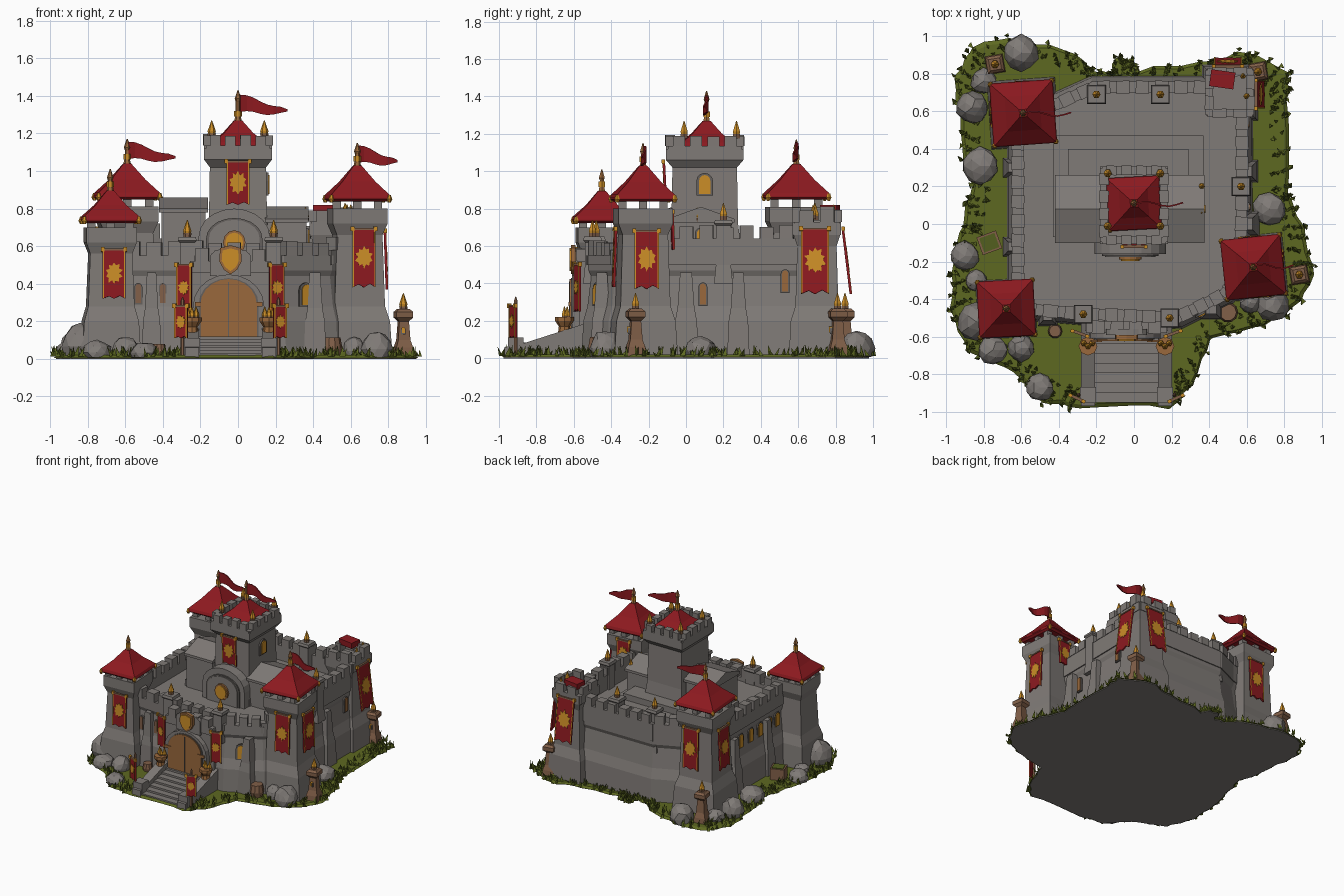
import bpy, bmesh, math, random
from mathutils import Vector, Matrix

if "Cube" in bpy.data.objects:
    bpy.data.objects.remove(bpy.data.objects["Cube"])
random.seed(4)

def mat(name, r, g, b):
    m = bpy.data.materials.new(name)
    m.diffuse_color = (r, g, b, 1)
    m.use_nodes = True
    m.node_tree.nodes["Principled BSDF"].inputs["Base Color"].default_value = m.diffuse_color
    return m

STONE = mat("stone grey", .215, .197, .184)
TRIM = mat("dark stone", .13, .118, .11)
RED = mat("cloth red", .265, .010, .014)
GOLD = mat("gold", .60, .27, .02)
WOOD = mat("wood brown", .32, .14, .045)
OLDWOOD = mat("weathered wood", .22, .115, .065)
GRASS = mat("grass green", .11, .14, .015)
BLADE = mat("dark grass", .085, .112, .013)

def finish(name, bm, *mats):
    bmesh.ops.recalc_face_normals(bm, faces=bm.faces)
    me = bpy.data.meshes.new(name)
    bm.to_mesh(me); bm.free()
    for m in mats: me.materials.append(m)
    ob = bpy.data.objects.new(name, me)
    bpy.context.collection.objects.link(ob)
    return ob

def loft(name, rings, m):
    """Skin a stack of equal rings and cap both ends."""
    bm = bmesh.new()
    vs = [[bm.verts.new(p) for p in r] for r in rings]
    n = len(vs[0])
    for a, b in zip(vs, vs[1:]):
        for i in range(n):
            bm.faces.new((a[i], a[(i+1) % n], b[(i+1) % n], b[i]))
    bm.faces.new(vs[0][::-1]); bm.faces.new(vs[-1])
    return finish(name, bm, m)

def stack(name, x, y, prof, m, yaw=0, ratio=1):
    """Rectangular tower from (half width, z) steps; ratio stretches y."""
    R = Matrix.Rotation(math.radians(yaw), 3, 'Z')
    rings = [[Vector((x, y, max(z, .006))) + R @ Vector((sx*h, sy*h*ratio, 0))
              for sx, sy in ((-1, -1), (1, -1), (1, 1), (-1, 1))] for h, z in prof]
    return loft(name, rings, m)

def turned(name, x, y, prof, m, n=8):
    return loft(name, [[(x + r*math.cos(2*math.pi*i/n), y + r*math.sin(2*math.pi*i/n), max(z, .006))
                        for i in range(n)] for r, z in prof], m)

def box(name, x, y, z0, z1, hx, hy, m, yaw=0):
    return stack(name, x, y, [(hx, z0), (hx, z1)], m, yaw, hy/hx)

def plate(name, pts, pos, yaw, depth, m, tilt=0, back=0):
    """Upright outline (u, v); yaw 0 faces -y, 90 faces +x."""
    M = Matrix.Translation(pos) @ Matrix.Rotation(math.radians(yaw), 4, 'Z') @ Matrix.Rotation(math.radians(tilt), 4, 'X')
    return loft(name, [[M @ Vector((u, d, v)) for u, v in pts] for d in (-back, -depth)], m)

def rect(u0, u1, v0, v1):
    return [(u0, v0), (u1, v0), (u1, v1), (u0, v1)]

def arch(w, spring, rise, n=10):
    return [(-w, 0), (w, 0)] + [(w*math.cos(math.pi*i/n), spring + rise*math.sin(math.pi*i/n)) for i in range(n+1)]

def banner(pos, yaw, w, h, tilt=0):
    """Hanging cloth with thin gold edges and a ragged gold emblem; pos is top centre."""
    cloth = [(-w, 0), (-w, -h), (-w*.45, -h*.95), (0, -h), (w*.5, -h*.94), (w, -h), (w, 0)]
    plate("banner_cloth", cloth, pos, yaw, .012, RED, tilt)
    for s in (-1, 1):
        u = s*(w-.004)
        plate("banner_edge", rect(u-.0035, u+.0035, -h*.99, 0), pos, yaw, .014, GOLD, tilt, .011)
        plate("banner_clasp", rect(s*w-.01, s*w+.01, -.01, .014), pos, yaw, .018, GOLD, tilt)
    plate("banner_rod", rect(-w, w, -.004, .006), pos, yaw, .016, OLDWOOD, tilt)
    star = []
    for i in range(20):
        r = w*(random.uniform(.68, .84) if i % 2 else random.uniform(.5, .62))
        star.append((r*math.cos(i*math.pi/10), -h*.48 + 1.25*r*math.sin(i*math.pi/10)))
    plate("banner_emblem", star, pos, yaw, .0155, GOLD, tilt, .011)

def window(pos, yaw, w=.022, h=.1, glass=GOLD):
    plate("window_frame", arch(w*1.5, h*.85, w*1.5, 6), pos, yaw, .012, TRIM)
    plate("window_light", arch(w, h*.8, w, 6), Vector(pos) + Vector((0, 0, .008)), yaw, .018, glass)

def flame(x, y, z, s=1):
    turned("finial_cup", x, y, [(.02*s, z-.005), (.022*s, z+.02*s)], OLDWOOD, 6)
    turned("gold_finial", x, y, [(.019*s, z+.018*s), (.022*s, z+.032*s), (.014*s, z+.055*s), (.002, z+.09*s)], GOLD, 6)

def battlement(a, b, z0, z1, top, n, t=.03):
    """Parapet wall from a to b with n merlons."""
    a, b = Vector(a), Vector(b)
    d = b - a
    yaw = math.degrees(math.atan2(d.y, d.x))
    c = (a + b)/2
    box("parapet", c.x, c.y, z0, z1, d.length/2 + t*.5, t, STONE, yaw)
    for i in range(n):
        p = a + d*((i+.5)/n)
        box("merlon", p.x, p.y, z1, top + random.uniform(-.012, .012), d.length/n*.34, t*1.15, STONE, yaw + random.uniform(-3, 3))

def pennant(x, y, z, length):
    bm = bmesh.new()
    cols = []
    for i in range(8):
        t = i/7
        yy = y + .012*math.sin(t*7)
        zz = z - .045*t + .008*math.sin(t*8)
        hh = .04*(1-t)**.7 + .006
        cols.append([bm.verts.new((x + length*t, yy, zz+hh)), bm.verts.new((x + length*t, yy, zz-hh))])
    for a, b in zip(cols, cols[1:]):
        bm.faces.new((a[0], a[1], b[1], b[0]))
    ob = finish("pennant", bm, RED)
    ob.modifiers.new("thickness", 'SOLIDIFY').thickness = .008

def roof(x, y, z, h, rise, yaw, tip):
    stack("roof_eave", x, y, [(h*.9, z-.012), (h, z), (h, z+.012)], RED, yaw)
    stack("roof", x, y, [(h*1.01, z+.008), (h*.97, z+.025), (h*.55, z+rise*.52), (.02, z+rise)], RED, yaw)
    for i in range(4):
        a = math.radians(45 + 90*i + yaw)
        r = h*1.37
        turned("roof_corner", x+r*math.cos(a), y+r*math.sin(a), [(.008, z-.018), (.016, z), (.008, z+.022)], GOLD, 6)
    turned("roof_pole", x, y, [(.024, z+rise-.02), (.013, z+rise+.03), (.012, tip-.06), (.018, tip-.045), (.003, tip)], WOOD, 6)
    turned("pole_collar", x, y, [(.02, z+rise+.02), (.02, z+rise+.05)], GOLD, 6)

# Ground slab
outline = [(-.95, .8), (-.93, .5), (-.87, .2), (-.92, 0), (-.97, -.2), (-.98, -.45), (-.88, -.68), (-.64, -.78),
           (-.5, -.94), (-.28, -.98), (.2, -.98), (.31, -.86), (.42, -.6), (.7, -.53), (.9, -.42), (.96, -.22),
           (.88, .05), (.81, .2), (.82, .6), (.82, .8), (.6, .92), (.34, .86), (.02, .82), (-.03, .88), (-.1, .88),
           (-.12, .8), (-.22, .82), (-.3, .9), (-.6, .99), (-.85, .95)]
edge = []
for i, p in enumerate(outline):
    p, q = Vector(p), Vector(outline[(i+1) % len(outline)])
    for k in range(4):
        edge.append(p.lerp(q, k/4) + Vector((random.uniform(-.014, .014), random.uniform(-.014, .014))))
loft("stone_base", [[(p.x*.99, p.y*.99, z) for p in edge] for z in (0, .008)], STONE)
loft("grass_ground", [[(p.x, p.y, .006) for p in edge], [(p.x*.98, p.y*.98, .02) for p in edge]], GRASS)

# Grass blades
for label, m, count in (("grass_blades", GRASS, 900), ("dark_grass_blades", BLADE, 200)):
    bm = bmesh.new()
    for i in range(count):
        p = random.choice(edge)*random.uniform(.88, 1.015)
        if abs(p.x + .04) < .26 and p.y < -.5: continue
        h, w, a = random.uniform(.025, .065), random.uniform(.01, .018), random.uniform(0, 6.3)
        v = [bm.verts.new((p.x + w*math.cos(a+k*2.1), p.y + w*math.sin(a+k*2.1), .012)) for k in range(3)]
        t = bm.verts.new((p.x + random.uniform(-.025, .025), p.y + random.uniform(-.025, .025), .01+h))
        for k in range(3): bm.faces.new((v[k], v[(k+1) % 3], t))
    finish(label, bm, m)

# Castle body with battered base
plan = [(-.64, -.47), (-.28, -.5), (.24, -.52), (.5, -.39), (.59, -.28), (.6, .72), (.42, .75), (-.22, .75), (-.42, .66), (-.64, .6)]
c = Vector((-.02, .12))
loft("castle_body", [[(*(c + (Vector(p)-c)*s), z) for p in plan]
     for s, z in ((1.06, .006), (1.045, .2), (1.01, .28), (.98, .44), (1.0, .47), (1.0, .52))], STONE)
inner = [c + (Vector(p)-c)*.965 for p in plan]
tops = [.55, .55, .55, .58, .64, .64, .64, .64, .64, .60]
for i, z in enumerate(tops):
    a, b = inner[i], inner[(i+1) % len(inner)]
    battlement(a, b, .5, z, z+.07, max(1, round((b-a).length/.105)))

# Wall pillars with finials, and outer buttresses
for x, y, z in ((-.27, -.48, .65), (.19, -.5, .65), (-.2, .69, .74), (.14, .69, .74), (.57, .2, .74)):
    stack("wall_pillar", x, y, [(.05, .4), (.04, .5), (.04, z-.03), (.05, z-.02), (.045, z)], STONE)
    flame(x, y, z)
for x, y, w in ((.6, .0, .045), (.6, .28, .04), (-.645, .3, .035), (-.645, -.12, .035), (-.46, -.49, .035), (.41, -.45, .04)):
    stack("buttress", x, y, [(w*1.5, 0), (w*1.3, .2), (w, .27), (w*.7, .46)], STONE)

# Inner ward and wings with gabled roofs
box("ward_platform", -.03, .2, .5, .57, .4, .27, STONE)
box("ward_upper_step", -.03, .2, .57, .62, .32, .2, STONE)
for x, hx, eave, ridge in ((-.29, .13, .80, .86), (.26, .115, .745, .81)):
    box("wing_wall", x, .08, .5, eave, hx*.9, .165, STONE)
    plate("wing_roof", [(-.18, eave-.02), (.18, eave-.02), (.18, eave), (0, ridge), (-.18, eave)], (x-hx, .08, 0), 90, 2*hx, STONE)
for y in (.06, .2): flame(.36, y, .735, .8)
window((.362, .08, .58), 90)

# Keep
stack("keep", 0, .1, [(.18, .5), (.155, .72), (.15, 1.02), (.18, 1.06), (.18, 1.12)], STONE, 0, 1.15)
for a, b, n in (((-.16, -.085), (.16, -.085), 4), ((.16, -.085), (.16, .285), 4), ((.16, .285), (-.16, .285), 4), ((-.16, .285), (-.16, -.085), 4)):
    battlement(a, b, 1.08, 1.135, 1.19, n, .022)
for sx in (-1, 1):
    for y in (-.01, .27): flame(sx*.14, y, 1.18)
window((.15, .1, .87), 90, .03, .09)
roof(0, .11, 1.13, .14, .14, 3, 1.43)
pennant(.01, .11, 1.36, .25)
banner((0, -.112, 1.05), 0, .062, .23, 3)
plate("keep_porch", arch(.19, .15, .15), (-.02, -.03, .5), 0, .13, STONE)
plate("keep_porch_rim", arch(.15, .14, .11), (-.02, -.158, .5), 0, .012, TRIM)
plate("keep_porch_panel", arch(.135, .14, .1), (-.02, -.16, .5), 0, .016, STONE)
disc = [(.06*math.cos(i*math.pi/6), .065*math.sin(i*math.pi/6)) for i in range(12)]
plate("keep_medallion_rim", disc, (-.02, -.17, .62), 0, .02, WOOD)
plate("keep_medallion", [(u*.8, v*.8) for u, v in disc], (-.02, -.185, .62), 0, .012, GOLD)

# Gatehouse
box("gatehouse", -.04, -.5, 0, .5, .22, .07, STONE)
battlement((-.24, -.55), (.16, -.55), .46, .52, .58, 4)
plate("gate_gable", arch(.11, .1, .05), (-.04, -.56, .44), 0, .03, STONE)
plate("gate_arch", arch(.19, .2, .17), (-.05, -.55, .08), 0, .06, STONE)
plate("gate_arch_rim", arch(.16, .2, .14), (-.05, -.6, .09), 0, .016, TRIM)
plate("gate_door", arch(.15, .19, .135), (-.05, -.6, .1), 0, .022, WOOD)
plate("door_seam", rect(-.003, .003, 0, .3), (-.05, -.62, .11), 0, .005, TRIM)
for s in (-1, 1):
    plate("door_hinge", rect(s*.15-.03, s*.15+.03, 0, .022), (-.05, -.618, .28), 0, .009, WOOD)
shield = [(-.055, .06), (-.06, -.01), (-.035, -.055), (0, -.08), (.035, -.055), (.06, -.01), (.055, .06), (0, .075)]
plate("gate_shield", shield, (-.04, -.59, .53), 0, .025, WOOD)
plate("gate_shield_face", [(u*.78, v*.78) for u, v in shield], (-.04, -.61, .53), 0, .012, GOLD)

# Steps with side walls, braziers and standing banners
for i in range(7):
    y0 = -.95 + i*.052
    box("step", -.04, (y0-.56)/2, 0, .03+i*.015, .19, (-.56-y0)/2, STONE)
for x in (-.245, .165):
    s = -1 if x < 0 else 1
    plate("stair_wall", [(-.97, .006), (-.5, .006), (-.5, .2), (-.62, .16), (-.9, .07), (-.97, .06)], (x+.038, 0, 0), 90, -.075, STONE, 0, .0).location.x = 0
    box("stair_post", x, -.91, 0, .11, .042, .042, STONE)
    turned("brazier", x, -.65, [(.035, .13), (.03, .17), (.05, .2), (.05, .22)], WOOD)
    for k in (-1, 0, 1): flame(x+k*.022, -.65+.015*k*k, .21, .75)
    turned("banner_pole", x+s*.05, -.91, [(.012, 0), (.01, .31), (.002, .33)], OLDWOOD, 6)
    banner((x+s*.055, -.92, .28), s*25, .038, .17)
    banner((x+s*.04, -.575, .5), s*20, .042, .25)

# Corner towers: x, y, yaw, base half, head z, eave z, eave half, rise, tip
for x, y, yaw, w, head, eave, e, rise, tip in ((-.68, -.45, 3, .112, .7, .735, .15, .16, 1.01),
        (-.59, .59, 4, .13, .81, .86, .168, .18, 1.17), (.635, -.23, 6, .122, .8, .85, .16, .18, 1.15)):
    stack("corner_tower", x, y, [(w*1.4, 0), (w*1.3, .2), (w*1.1, .28), (w, head-.14), (w*1.2, head-.08), (w*1.2, head)], STONE, yaw)
    for sx in (-1, 0, 1):
        for sy in (-1, 0, 1):
            if sx or sy: box("belfry_post", x+sx*w*.9, y+sy*w*.9, head, eave, .022, .022, STONE)
    roof(x, y, eave, e, rise, yaw, tip)
pennant(-.585, .59, 1.11, .25)
pennant(.64, -.23, 1.09, .21)
for x, y, z, yaw, w, h in ((-.66, -.58, .58, 0, .06, .26), (.67, -.37, .69, 3, .062, .31), (.775, -.21, .68, 90, .066, .31),
                           (.62, -.083, .78, 184, .055, .2), (-.745, .59, .69, -88, .066, .33), (-.57, .74, .69, 182, .066, .33)):
    banner((x, y, z), yaw, w, h, -2)

# Open back turret with draped banners
stack("back_turret", .51, .7, [(.15, 0), (.14, .2), (.115, .28), (.105, .6), (.125, .66), (.125, .72)], STONE)
for a, b in (((.4, .59), (.62, .59)), ((.62, .59), (.62, .81)), ((.62, .81), (.4, .81)), ((.4, .81), (.4, .59))):
    battlement(a, b, .66, .73, .8, 2, .02)
for x, y in ((.6, .68), (.58, .79)): flame(x, y, .75, .8)
box("turret_awning", .47, .77, .775, .82, .065, .045, RED, -8)
banner((.642, .69, .69), 90, .075, .35, -7)
banner((.5, .832, .69), 180, .075, .35, -7)

# Windows around the walls
for y in (-.27, -.17, -.05, .07, .2, .38): window((-.628, y, .34), -90, .024)
window((.602, .09, .28), 90, .016, .12, WOOD)
window((.597, .53, .35), 90, .016, .12, WOOD)
for x in (-.4, -.53): window((x, -.477, .29), -2, .014, .11, OLDWOOD)
window((.36, -.47, .28), 27, .028, .1)

# Lamp posts
for x, y in ((.88, -.27), (-.74, .85), (.66, .81)):
    stack("lamp_post", x, y, [(.05, 0), (.045, .06), (.033, .1), (.026, .2), (.045, .22), (.045, .25), (.03, .265)], OLDWOOD, 10)
    flame(x, y, .26)
    window((x, y-.028, .13), 0, .008, .03)

# Boulders, barrels and crate
for x, y, r, h in ((-.82, .31, .1, .12), (-.9, -.17, .08, .1), (-.5, -.87, .075, .09), (-.6, -.66, .075, .12), (-.75, -.67, .08, .1),
                   (-.84, -.52, .1, .19), (-.6, .91, .1, .15), (-.86, .62, .09, .16), (-.8, .76, .07, .1), (.72, .08, .09, .12),
                   (.74, -.43, .09, .15), (.62, -.42, .06, .12), (-.84, -.3, .06, .08)):
    bm = bmesh.new()
    bmesh.ops.create_icosphere(bm, subdivisions=2, radius=1)
    for v in bm.verts:
        k = random.uniform(.9, 1.06)
        v.co = Vector((x + v.co.x*r*k, y + v.co.y*r*k, max(.008, h*.35 + v.co.z*h*.65*k)))
    finish("boulder", bm, STONE)
for x, y, s in ((.5, -.47, 1), (-.42, -.57, .7)):
    turned("barrel", x, y, [(.042*s, .01), (.055*s, .06*s), (.045*s, .115*s)], OLDWOOD, 10)
box("crate", -.77, -.1, .01, .11, .055, .05, OLDWOOD, 20)
box("crate_filling", -.77, -.1, .11, .115, .043, .04, BLADE, 20)
